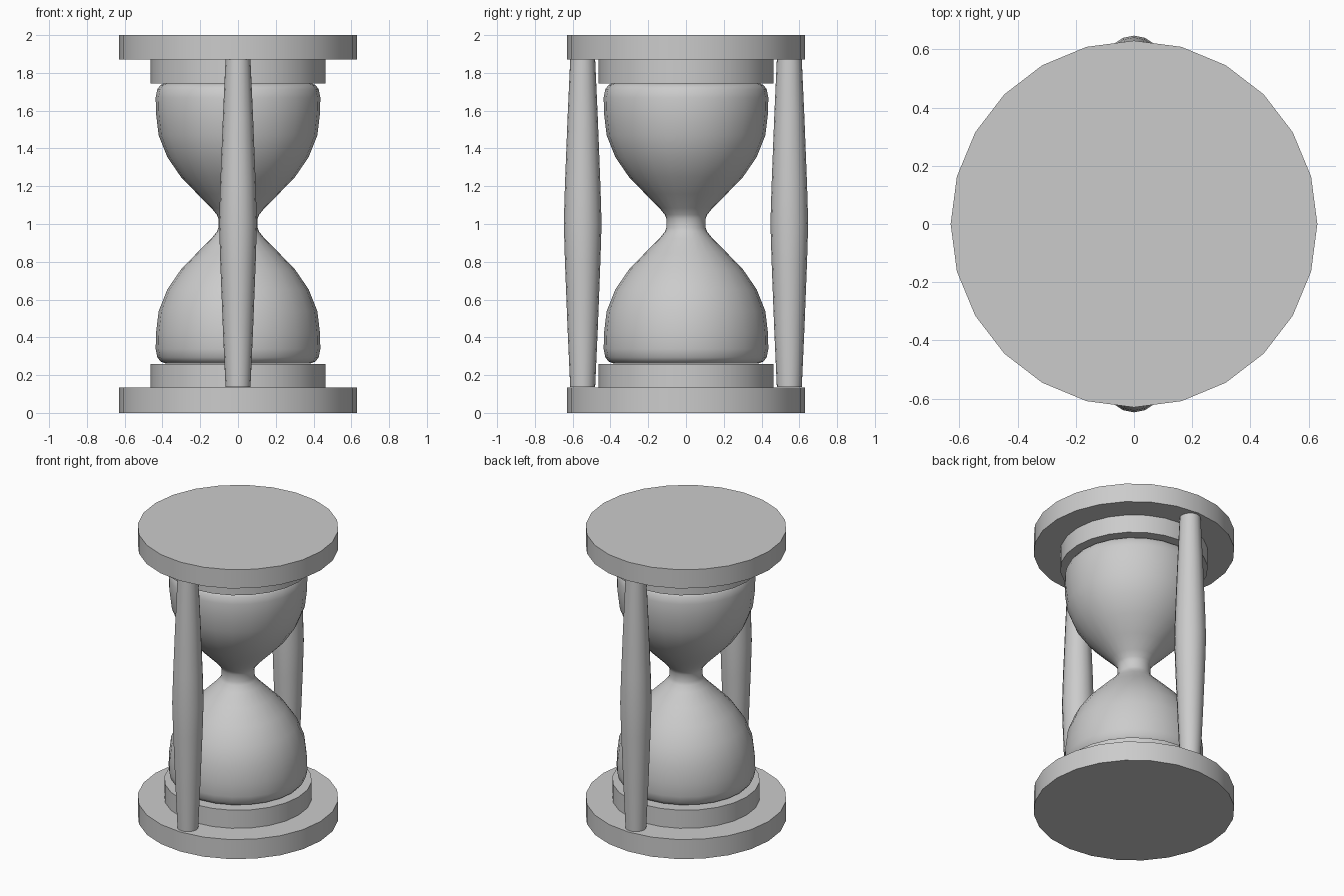
import bpy
import math

cube = bpy.data.objects.get("Cube")
if cube:
    bpy.data.objects.remove(cube, do_unlink=True)

GREY = (0.6, 0.6, 0.6, 1)
grey = bpy.data.materials.new("plain grey")
grey.use_nodes = True
grey.diffuse_color = GREY
grey.node_tree.nodes["Principled BSDF"].inputs["Base Color"].default_value = GREY


def lathe(name, profile, sides, centre=(0, 0, 0), smooth=True):
    """Turn a (radius, height) profile around z, with flat caps at both ends."""
    verts = [(r * math.cos(math.tau * i / sides), r * math.sin(math.tau * i / sides), z)
             for r, z in profile for i in range(sides)]
    faces = [(k * sides + i, k * sides + (i + 1) % sides,
              (k + 1) * sides + (i + 1) % sides, (k + 1) * sides + i)
             for k in range(len(profile) - 1) for i in range(sides)]
    last = (len(profile) - 1) * sides
    faces += [tuple(reversed(range(sides))), tuple(range(last, last + sides))]
    mesh = bpy.data.meshes.new(name)
    mesh.from_pydata(verts, [], faces)
    mesh.materials.append(grey)
    obj = bpy.data.objects.new(name, mesh)
    obj.location = centre
    bpy.context.collection.objects.link(obj)
    if smooth:
        bpy.ops.object.select_all(action="DESELECT")
        obj.select_set(True)
        bpy.context.view_layer.objects.active = obj
        bpy.ops.object.shade_smooth_by_angle(angle=math.radians(40))
    return obj


# End plates and the stepped collars that hold the glass
for name, radius, low, high in (("base_plate", 0.63, 0, 0.135),
                                ("base_collar", 0.463, 0.135, 0.26),
                                ("top_collar", 0.463, 1.745, 1.87),
                                ("top_plate", 0.63, 1.87, 2)):
    lathe(name, [(radius, low), (radius, high)], 24)

# Glass: one bulb outline from neck to collar, mirrored about the neck
MIDDLE = 1.004
bulb = [(0.104, 0.025), (0.112, 0.045), (0.14, 0.08), (0.215, 0.155), (0.302, 0.245), (0.374, 0.35),
        (0.42, 0.465), (0.434, 0.58), (0.436, 0.665), (0.427, 0.71), (0.41, 0.732), (0.385, 0.742)]
glass = [(r, MIDDLE - h) for r, h in reversed(bulb)] + [(r, MIDDLE + h) for r, h in bulb]
lathe("glass_bulbs", glass, 24)

# Two turned pillars, thickest at mid height
half = [(0.1, 0), (0.094, 0.2), (0.08, 0.56), (0.066, 0.868)]
pillar = [(r, MIDDLE - h) for r, h in reversed(half)] + [(r, MIDDLE + h) for r, h in half[1:]]
for name, y in (("front_pillar", -0.547), ("back_pillar", 0.547)):
    lathe(name, pillar, 16, (0, y, 0))
